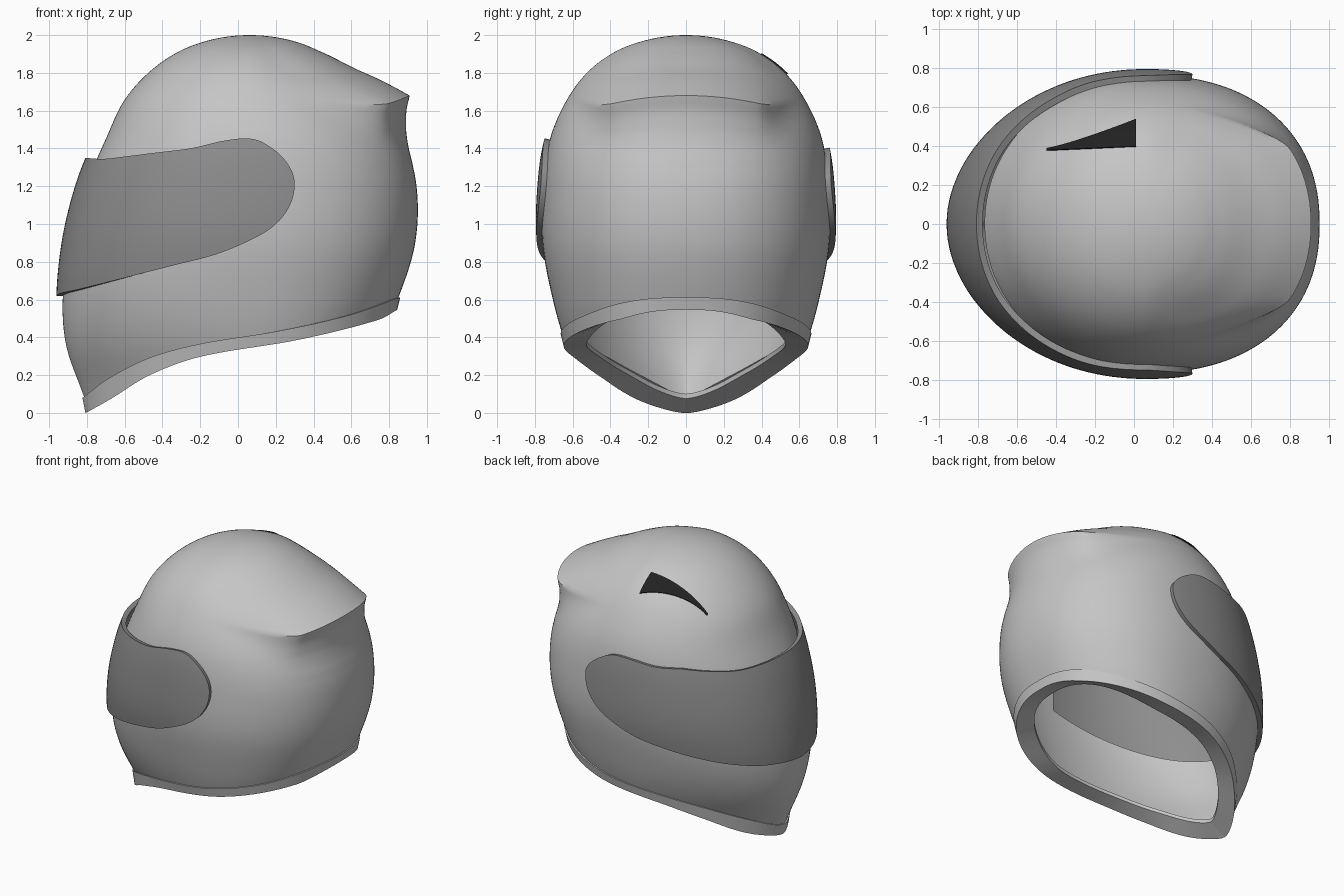
import bpy, bmesh, math

if "Cube" in bpy.data.objects:
    bpy.data.objects.remove(bpy.data.objects["Cube"])

CX = 0.06          # x of the vertical axis of the dome
N = 144            # columns around the shell


def material(name, v):
    m = bpy.data.materials.new(name)
    m.diffuse_color = (v, v, v, 1)
    m.use_nodes = True
    m.node_tree.nodes["Principled BSDF"].inputs["Base Color"].default_value = m.diffuse_color
    return m


SHELL = material("light_grey", 0.56)
VISOR = material("dark_grey", 0.27)
BLACK = material("near_black", 0.015)


def curve(xs, ys):
    """Smooth curve through points, held constant past the ends."""
    n = len(xs)
    m = []
    for i in range(n):
        a, b = max(i - 1, 0), min(i + 1, n - 1)
        m.append((ys[b] - ys[a]) / (xs[b] - xs[a]))

    def f(x):
        if x <= xs[0]:
            return ys[0]
        if x >= xs[-1]:
            return ys[-1]
        i = max(k for k in range(n - 1) if xs[k] <= x)
        h = xs[i + 1] - xs[i]
        t = (x - xs[i]) / h
        return ((1 + 2 * t) * (1 - t) ** 2 * ys[i] + t * (1 - t) ** 2 * h * m[i]
                + t * t * (3 - 2 * t) * ys[i + 1] + t * t * (t - 1) * h * m[i + 1])
    return f


def smooth(a, b, x):
    t = min(1, max(0, (x - a) / (b - a)))
    return t * t * (3 - 2 * t)


# Dome profiles against height (measured as root of depth below the crown)
Z = [2.0, 1.975, 1.92, 1.8, 1.65, 1.45, 1.2, 0.9, 0.6, 0.35, 0.07]
Q = [math.sqrt(2 - z) for z in Z]
front_q = curve(Q, [.06, -.145, -.30, -.475, -.605, -.70, -.805, -.89, -.928, -.908, -.81])
back_q = curve(Q, [.06, .27, .42, .585, .735, .875, .945, .938, .845, .72, .6])
width_q = curve(Q, [0, .205, .36, .525, .635, .72, .757, .76, .705, .63, .5])
bump_low = curve([1.30, 1.40, 1.48, 1.55, 1.61, 1.68], [0, .008, .032, .075, .125, .2])
bump_high = curve([1.68, 1.765, 1.83, 1.92], [.2, .125, .055, 0])
shell_low = curve([-.81, -.68, -.467, -.2, .22, .59, .84],
                  [.075, .175, .285, .36, .43, .515, .605])
trim_low = curve([-.805, -.68, -.467, -.2, .32, .745, .85],
                 [0, .07, .2, .297, .387, .493, .55])


def section(z, is_front):
    """Length, half width and roundness of the horizontal section at z."""
    q = math.sqrt(max(0, 2 - z))
    if is_front:
        return CX - front_q(q), width_q(q), 1.55 + .5 * smooth(-.1, .75, z)
    return back_q(q) - CX, width_q(q), 2.0 + .25 * smooth(1.8, 1.2, z)


def bump(z):
    return bump_low(z) if z < 1.68 else bump_high(z)


def surf(th, z, off=0):
    """Point of the shell at an angle and height, with the rear spoiler."""
    c, s = math.cos(th), math.sin(th)
    a, b, n = section(z, c < 0)
    x = CX + math.copysign(max(a + off, 0) * abs(c) ** (2 / n), c)
    y = math.copysign(max(b + off, 0) * abs(s) ** (2 / n), s)
    if c > 0:
        w = smooth(.64, .38, abs(y)) * smooth(0, .4, c)
        x += bump(z) * w * (1 + .25 * (y / .5) ** 2)
        z -= .07 * (y / .5) ** 2 * w * smooth(.35, 0, abs(z - 1.68))
    return x, y, z


def solve(th, f, z=.4):
    """Height where the column at th meets the curve z = f(x)."""
    for _ in range(12):
        z = f(surf(th, z)[0])
    return z


def grid(name, rows, mat, close_u=False, close_v=False, thick=0, hole=None):
    """Object from rows of points; hole(i, j) leaves faces out."""
    bm = bmesh.new()
    vs = [[bm.verts.new(p) for p in r] for r in rows]
    R, C = len(rows), len(rows[0])
    for i in range(R if close_v else R - 1):
        for j in range(C if close_u else C - 1):
            if not (hole and hole(i, j)):
                k, l = (i + 1) % R, (j + 1) % C
                bm.faces.new((vs[i][j], vs[i][l], vs[k][l], vs[k][j]))
    bmesh.ops.delete(bm, geom=[v for v in bm.verts if not v.link_faces], context='VERTS')
    bmesh.ops.remove_doubles(bm, verts=bm.verts, dist=1e-5)
    if close_v:
        bmesh.ops.recalc_face_normals(bm, faces=bm.faces)
    me = bpy.data.meshes.new(name)
    bm.to_mesh(me)
    bm.free()
    me.materials.append(mat)
    ob = bpy.data.objects.new(name, me)
    bpy.context.collection.objects.link(ob)
    bpy.ops.object.select_all(action='DESELECT')
    bpy.context.view_layer.objects.active = ob
    ob.select_set(True)
    if thick:
        mod = ob.modifiers.new("Thickness", 'SOLIDIFY')
        mod.thickness, mod.offset = thick, -1
        bpy.ops.object.modifier_apply(modifier=mod.name)
    bpy.ops.object.shade_smooth_by_angle(angle=math.radians(38))
    return ob


# Shell: columns from the slanted neck edge up to the crown, with an eye port
angles = [2 * math.pi * j / N for j in range(N)]
cols = []
for th in angles:
    z0 = solve(th, shell_low)
    z1 = solve(th, lambda x: .69 + .27 * (min(x, .15) + .93), .8)
    zs = [z0 + (z1 - z0) * k / 16 for k in range(16)]
    zs += [z1 + (1.30 - z1) * k / 14 for k in range(14)]
    zs += [1.30 + .38 * k / 18 for k in range(18)]
    zs += [1.68 + .32 * math.sin(math.pi / 2 * k / 22) for k in range(22)] + [2.0]
    cols.append([surf(th, z) for z in zs])
grid("helmet_shell", list(zip(*cols)), SHELL, close_u=True, thick=.045,
     hole=lambda i, j: 16 <= i < 30 and cols[j][22][0] < .13
     and cols[(j + 1) % N][22][0] < .13)

# Neck trim: a ring of five-sided section along the neck edge
ring = []
for th in angles:
    zb = solve(th, shell_low)
    pts = []
    for off, rise in ((.012, None), (-.004, 0), (-.125, .01), (-.125, .035), (-.04, None)):
        x, y, _ = surf(th, zb, off)
        lift = .07 * smooth(.2, .75, x) if rise else 0     # underside tilts up at the back
        pts.append((x, y, zb + .005 if rise is None else trim_low(x) + rise + lift))
    ring.append(pts)
grid("neck_trim", list(zip(*ring)), SHELL, close_u=True, close_v=True)

# Visor: patch wrapped round the front, between its top and bottom outlines
S = [k / 10 for k in range(11)]
visor_top = curve(S, [1.35, 1.348, 1.345, 1.36, 1.38, 1.402, 1.442, 1.45, 1.39, 1.305, 1.21])
visor_low = curve(S, [.62, .635, .655, .69, .735, .785, .835, .905, .985, 1.09, 1.21])


def visor_point(s, r):
    t = abs(s)
    top = visor_top(t)
    if s > 0 and t > .4:                       # left side is a little lower
        top -= .05 * math.sin(math.pi * (t - .4) / .6)
    low = visor_low(t)
    z = low + (top - low) * r
    lift = .033 + .032 * smooth(.5, 1.5, z)
    xf = CX - section(z, True)[0] - lift
    x = xf + (.3 - xf) * (1 - math.cos(math.pi * t)) / 2
    a, b, n = section(z, x < CX)
    a += lift if x < CX else .03
    y = (b + .03) * max(0, 1 - (abs(x - CX) / a) ** n) ** (1 / n)
    return x, math.copysign(y, s), z


grid("visor", [[visor_point(-k / 48, r / 16) for k in range(-48, 49)] for r in range(17)],
     VISOR, thick=.034)


# Plain dark tapered streak on the upper left of the dome
def on_dome(x, y, off):
    lo, hi = 1.2, 2.0
    for _ in range(30):
        z = (lo + hi) / 2
        a, b, n = section(z, x < CX)
        inside = (abs(x - CX) / (a + off)) ** n + (y / (b + off)) ** n < 1
        lo, hi = (z, hi) if inside else (lo, z)
    return x, y, lo


rows = []
for r in range(7):
    row = []
    for k in range(17):
        t = k / 16
        low, high = .38 + .02 * t, .39 + .15 * t ** 1.2
        row.append(on_dome(-.45 + .46 * t, low + (high - low) * r / 6, .014))
    rows.append(row)
grid("dark_streak", rows, BLACK, thick=.008)
